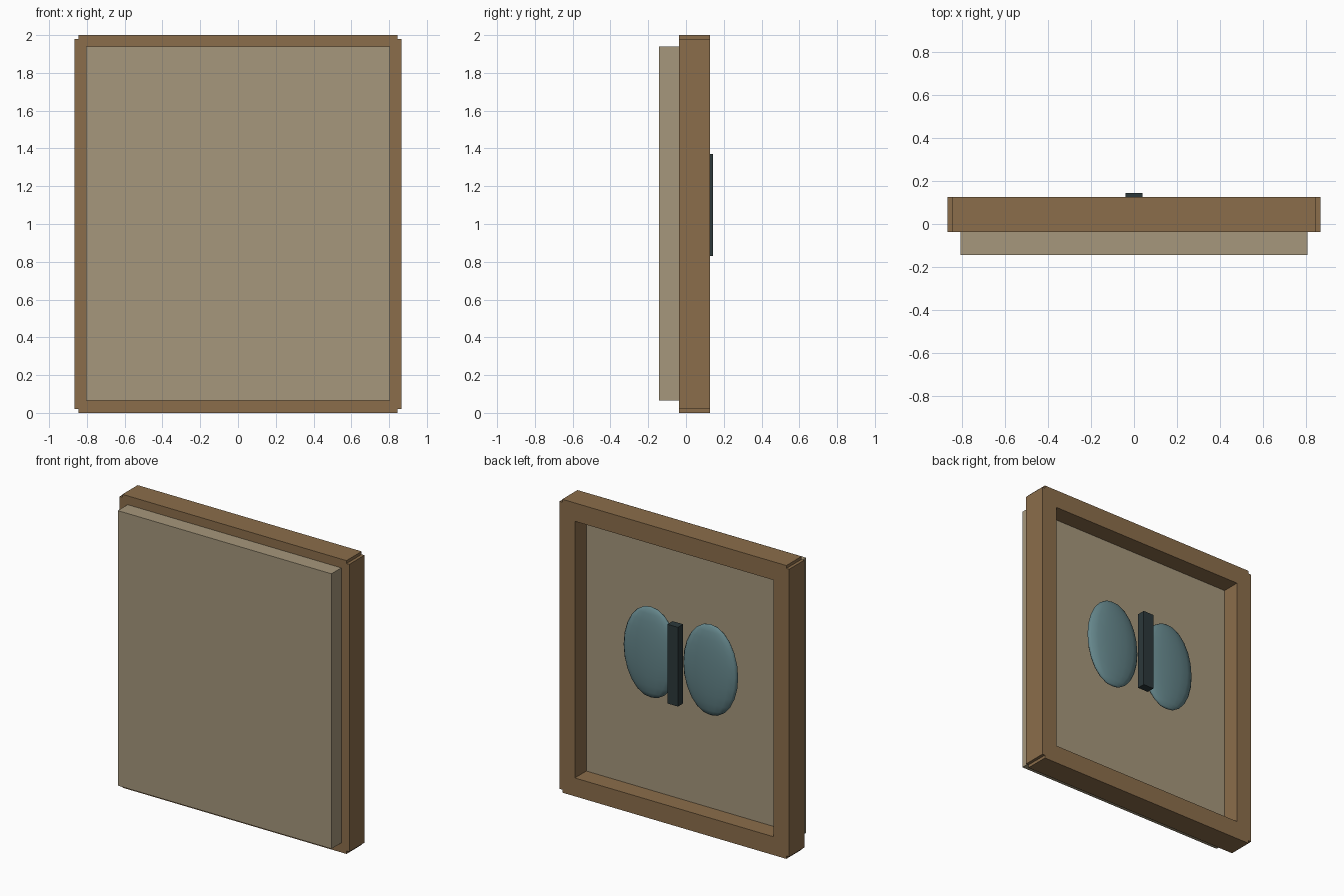
import bpy

if "Cube" in bpy.data.objects:
    bpy.data.objects.remove(bpy.data.objects["Cube"])


def material(name, rgb):
    m = bpy.data.materials.new(name)
    m.diffuse_color = (*rgb, 1)
    m.use_nodes = True
    m.node_tree.nodes["Principled BSDF"].inputs["Base Color"].default_value = m.diffuse_color
    return m


wood = material("brown_wood", (0.26, 0.155, 0.07))
cloth = material("tan_panel", (0.38, 0.31, 0.2))
teal = material("teal_wing", (0.13, 0.24, 0.26))
dark = material("dark_body", (0.025, 0.04, 0.043))


def box(name, x, y, z, mat):
    """Box from (min, max) ranges on each axis."""
    bpy.ops.mesh.primitive_cube_add(size=1, location=[sum(r) / 2 for r in (x, y, z)])
    ob = bpy.context.object
    ob.name = name
    ob.scale = [r[1] - r[0] for r in (x, y, z)]
    bpy.ops.object.transform_apply(location=False, rotation=False, scale=True)
    ob.data.materials.append(mat)
    return ob


# Frame rails, slightly offset at the corners
depth = (-0.038, 0.126)
box("bottom_rail", (-0.845, 0.845), depth, (0, 0.125), wood)
box("top_rail", (-0.845, 0.845), depth, (1.875, 2), wood)
box("left_rail", (-0.866, -0.75), depth, (0.02, 1.98), wood)
box("right_rail", (0.75, 0.866), depth, (0.02, 1.98), wood)

# Panel standing proud of the frame at the front
box("panel", (-0.806, 0.806), (-0.144, 0.002), (0.065, 1.94), cloth)

# Butterfly mounted on the recessed back of the panel
box("butterfly_body", (-0.04, 0.04), (0.088, 0.144), (0.83, 1.37), dark)
for side, name in ((-1, "left_wing"), (1, "right_wing")):
    bpy.ops.mesh.primitive_uv_sphere_add(segments=16, ring_count=12, radius=1,
                                         location=(side * 0.225, 0.055, 1.097))
    wing = bpy.context.object
    wing.name = name
    wing.scale = (0.207, 0.045, 0.31)
    bpy.ops.object.transform_apply(location=False, rotation=False, scale=True)
    wing.data.materials.append(teal)
    bpy.ops.object.shade_smooth()
